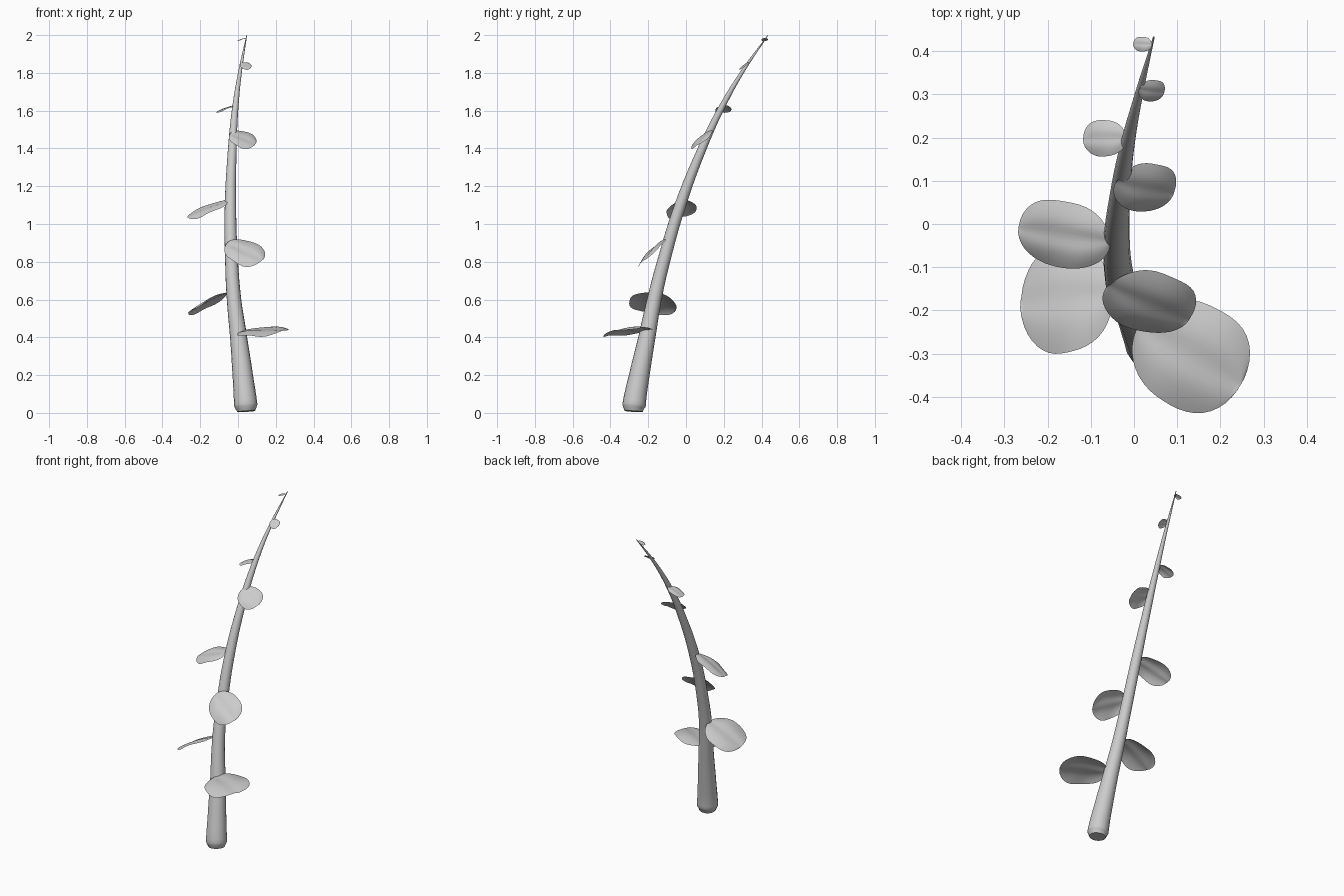
import bpy, bmesh, math
from mathutils import Vector

if "Cube" in bpy.data.objects:
    bpy.data.objects.remove(bpy.data.objects["Cube"])

# Tapering, bent stem: x, y, z, radius
STEM = [(0.043, -0.277, 0.008, 0.048), (0.041, -0.275, 0.04, 0.062),
        (0.025, -0.247, 0.2, 0.054), (0.003, -0.207, 0.4, 0.045),
        (-0.021, -0.168, 0.6, 0.038), (-0.034, -0.119, 0.8, 0.034),
        (-0.040, -0.030, 1.1, 0.030), (-0.030, 0.086, 1.4, 0.023),
        (-0.016, 0.180, 1.6, 0.017), (0.010, 0.295, 1.8, 0.010),
        (0.046, 0.433, 1.998, 0.002)]


def make_stem():
    curve = bpy.data.curves.new("stem", 'CURVE')
    curve.dimensions = '3D'
    curve.bevel_depth = 1.0
    curve.bevel_resolution = 6
    curve.resolution_u = 8
    curve.use_fill_caps = True
    sp = curve.splines.new('BEZIER')
    sp.bezier_points.add(len(STEM) - 1)
    for p, (x, y, z, r) in zip(sp.bezier_points, STEM):
        p.co = (x, y, z)
        p.radius = r
        p.handle_left_type = p.handle_right_type = 'AUTO'
    ob = bpy.data.objects.new("stem", curve)
    bpy.context.collection.objects.link(ob)
    select(ob)
    bpy.ops.object.convert(target='MESH')
    bpy.ops.object.shade_smooth_by_angle(angle=math.radians(40))


def select(ob):
    bpy.ops.object.select_all(action='DESELECT')
    ob.select_set(True)
    bpy.context.view_layer.objects.active = ob


# Broad, blunt leaf: domed sheet with a mid-vein valley and a gentle ripple
def make_leaf(name, base, tip, across, width, rows=20, cols=16):
    base, tip = Vector(base), Vector(tip)
    axis = tip - base
    length = axis.length
    side = Vector(across)
    side = (side - side.project(axis)).normalized()
    up = axis.cross(side).normalized()
    if up.z < 0:
        up.negate()
    bm = bmesh.new()
    grid = []
    for i in range(rows + 1):
        u = 0.5 - 0.5 * math.cos(math.pi * (0.03 + 0.94 * i / rows))
        half = math.sqrt(1 - abs(2 * u - 1) ** 2.5) * (0.92 + 0.16 * u)
        row = []
        for j in range(cols + 1):
            v = 2 * j / cols - 1
            h = 0.07 * math.sin(math.pi * u) - 0.09 * (v * half) ** 2
            h -= 0.035 * math.exp(-(v / 0.3) ** 2) * math.sin(math.pi * u)
            h += 0.015 * math.sin(9 * u + 2 * v) * abs(v)
            row.append(bm.verts.new(base + axis * u + side * (v * half * width / 2)
                                    + up * (h * length)))
        grid.append(row)
    for a, b in zip(grid, grid[1:]):
        for j in range(cols):
            bm.faces.new((a[j], a[j + 1], b[j + 1], b[j]))
    bm.normal_update()
    if sum((f.normal.dot(up) for f in bm.faces)) < 0:
        bmesh.ops.reverse_faces(bm, faces=bm.faces[:])
    me = bpy.data.meshes.new(name)
    bm.to_mesh(me)
    bm.free()
    ob = bpy.data.objects.new(name, me)
    bpy.context.collection.objects.link(ob)
    select(ob)
    bpy.ops.object.shade_smooth()


make_stem()

# Leaves alternate up the stem: base, tip, width direction, width
LEAVES = [
    ((0.010, -0.235, 0.430), (0.248, -0.372, 0.437), (0.60, 0.77, 0.17), 0.25),
    ((-0.050, -0.165, 0.638), (-0.263, -0.182, 0.527), (0.0, 1.0, -0.15), 0.25),
    ((-0.060, -0.143, 0.897), (0.128, -0.222, 0.808), (0.22, 0.65, 0.60), 0.185),
    ((-0.055, -0.042, 1.120), (-0.268, -0.010, 1.040), (0.10, 1.0, 0.33), 0.160),
    ((-0.042, 0.096, 1.478), (0.092, 0.070, 1.423), (0.10, 0.65, 0.50), 0.140),
    ((-0.018, 0.200, 1.628), (-0.118, 0.197, 1.590), (0.0, 1.0, 0.05), 0.084),
    ((0.012, 0.312, 1.847), (0.070, 0.304, 1.830), (0.10, 0.70, 0.52), 0.062),
    ((0.042, 0.416, 1.985), (-0.002, 0.417, 1.970), (0.0, 1.0, 0.05), 0.034),
]
for n, leaf in enumerate(LEAVES, 1):
    make_leaf(f"leaf_{n}", *leaf)
